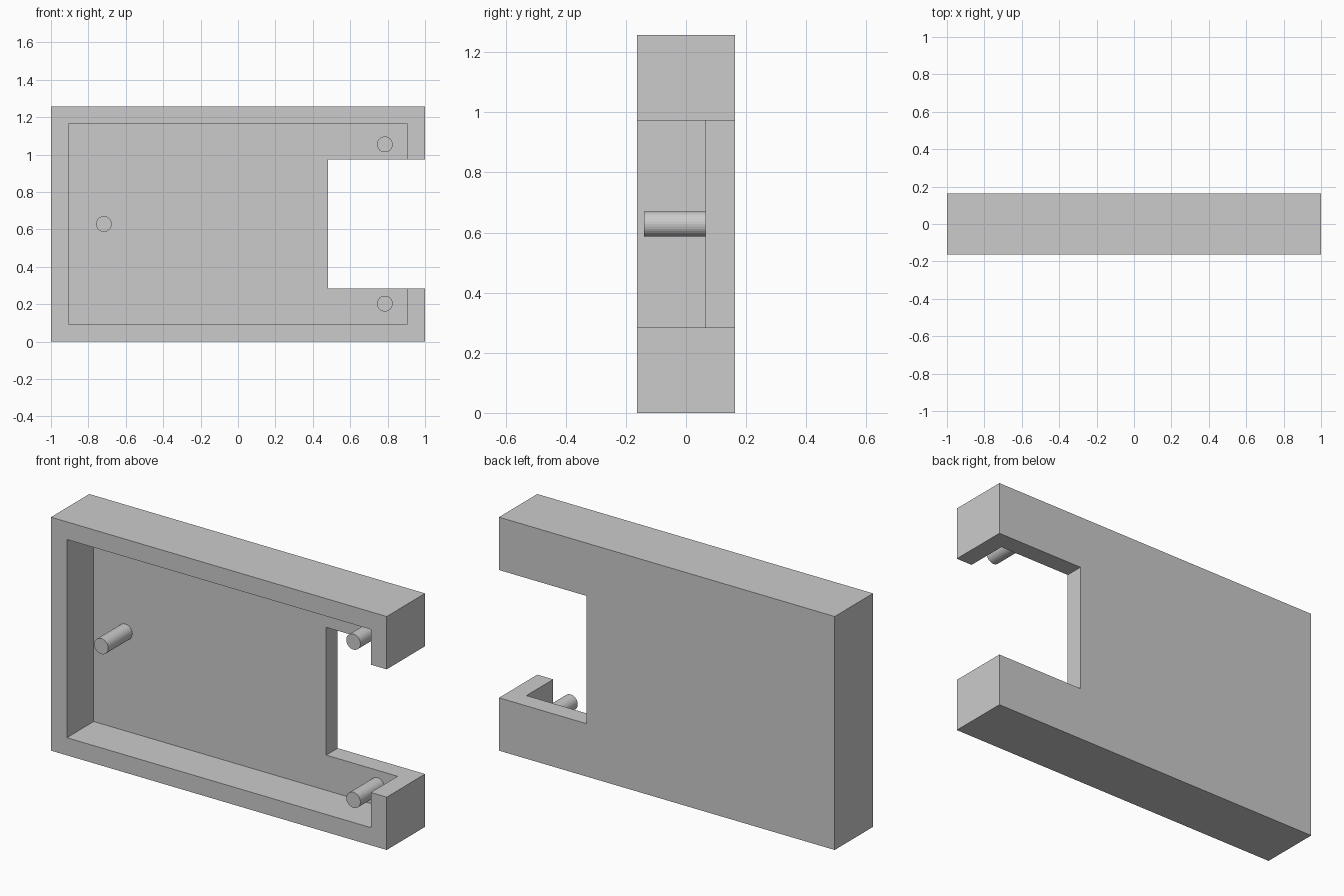
import bpy, bmesh
from math import radians

if "Cube" in bpy.data.objects:
    bpy.data.objects.remove(bpy.data.objects["Cube"])

H, D = 1.257, 0.163          # height, half depth
MID = H / 2
FLOOR = 0.065                # y of the recessed floor
WALL = 0.095
NOTCH_X, NOTCH_H = 0.48, 0.344


def prism(name, profile, y0, y1):
    """Extrude an x/z outline from y0 to y1."""
    bm = bmesh.new()
    face = bm.faces.new([bm.verts.new((x, y0, z)) for x, z in profile])
    ext = bmesh.ops.extrude_face_region(bm, geom=[face])
    verts = [g for g in ext["geom"] if isinstance(g, bmesh.types.BMVert)]
    bmesh.ops.translate(bm, verts=verts, vec=(0, y1 - y0, 0))
    bmesh.ops.recalc_face_normals(bm, faces=bm.faces)
    mesh = bpy.data.meshes.new(name)
    bm.to_mesh(mesh)
    bm.free()
    obj = bpy.data.objects.new(name, mesh)
    bpy.context.collection.objects.link(obj)
    return obj


# Tray body: C-shaped outline with the side notch
tray = prism("tray", [
    (-1, 0), (1, 0), (1, MID - NOTCH_H), (NOTCH_X, MID - NOTCH_H),
    (NOTCH_X, MID + NOTCH_H), (1, MID + NOTCH_H), (1, H), (-1, H)], -D, D)

# Recess opened from the front
xi = 1 - WALL
cutter = prism("recess_cutter", [
    (-xi, WALL), (xi, WALL), (xi, H - WALL), (-xi, H - WALL)], -D - 0.2, FLOOR)
cutter.hide_render = True
mod = tray.modifiers.new("recess", "BOOLEAN")
mod.operation, mod.solver, mod.object = "DIFFERENCE", "EXACT", cutter
bpy.context.view_layer.objects.active = tray
bpy.ops.object.modifier_apply(modifier=mod.name)
bpy.data.objects.remove(cutter)

# Pegs standing on the recessed floor
PEG_FRONT = -0.14
for name, x, z in [("left_peg", -0.717, MID),
                   ("lower_right_peg", 0.785, MID - 0.426),
                   ("upper_right_peg", 0.785, MID + 0.426)]:
    bpy.ops.mesh.primitive_cylinder_add(
        vertices=32, radius=0.042, depth=FLOOR - PEG_FRONT,
        location=(x, (FLOOR + PEG_FRONT) / 2, z), rotation=(radians(90), 0, 0))
    bpy.context.object.name = name
